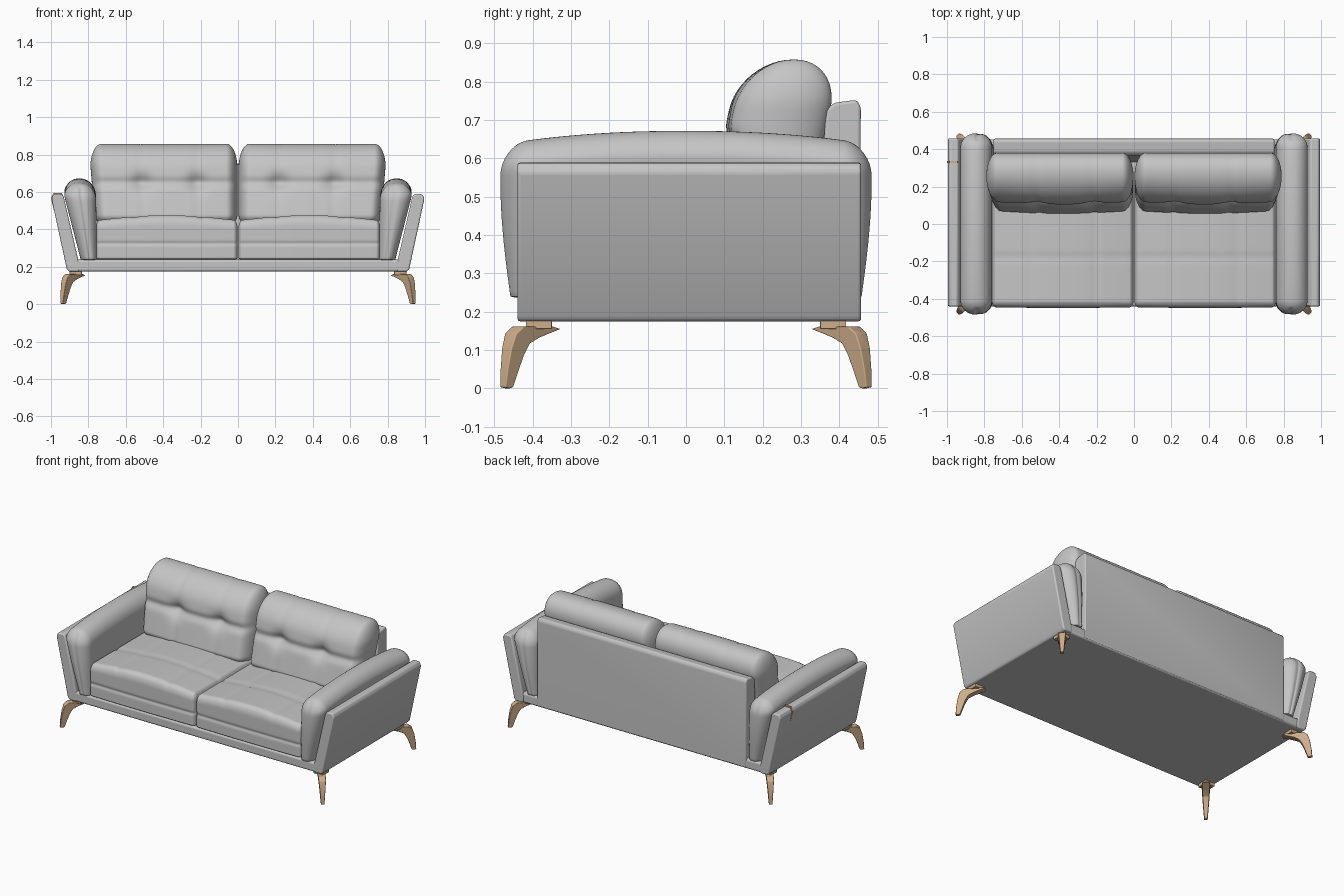
import bpy, bmesh, math
from mathutils import Vector

if "Cube" in bpy.data.objects:
    bpy.data.objects.remove(bpy.data.objects["Cube"])


def material(name, rgb):
    m = bpy.data.materials.new(name)
    m.diffuse_color = (*rgb, 1)
    m.use_nodes = True
    m.node_tree.nodes["Principled BSDF"].inputs["Base Color"].default_value = m.diffuse_color
    return m


LEATHER = material("grey leather", (0.56, 0.56, 0.56))
WOOD = material("tan wood", (0.62, 0.42, 0.26))


def finish(name, bm, mat, bevel=0.0, angle=35):
    bmesh.ops.recalc_face_normals(bm, faces=bm.faces)
    me = bpy.data.meshes.new(name)
    bm.to_mesh(me)
    bm.free()
    ob = bpy.data.objects.new(name, me)
    bpy.context.collection.objects.link(ob)
    me.materials.append(mat)
    if bevel:
        mod = ob.modifiers.new("soft edges", 'BEVEL')
        mod.width, mod.segments, mod.limit_method = bevel, 3, 'ANGLE'
    bpy.ops.object.select_all(action='DESELECT')
    ob.select_set(True)
    bpy.context.view_layer.objects.active = ob
    bpy.ops.object.shade_smooth_by_angle(angle=math.radians(angle))
    return ob


def prism(name, profile, to_a, to_b, mat, bevel):
    """Join a 2D profile placed by to_a and to_b into a closed solid."""
    bm = bmesh.new()
    a = [bm.verts.new(to_a(*p)) for p in profile]
    b = [bm.verts.new(to_b(*p)) for p in profile]
    bm.faces.new(a)
    bm.faces.new(b)
    n = len(a)
    for i in range(n):
        j = (i + 1) % n
        bm.faces.new((a[i], a[j], b[j], b[i]))
    return finish(name, bm, mat, bevel)


def box(name, lo, hi, mat, bevel):
    rect = [(lo[0], lo[1]), (hi[0], lo[1]), (hi[0], hi[1]), (lo[0], hi[1])]
    return prism(name, rect, lambda x, y: (x, y, lo[2]),
                 lambda x, y: (x, y, hi[2]), mat, bevel)


def soft_box(name, lo, hi, r, bottom_r, deform, n=44, k=6):
    """Upholstered block with elliptical corners, reshaped by deform(point)."""
    bm = bmesh.new()
    bmesh.ops.create_cube(bm, size=2)
    bmesh.ops.subdivide_edges(bm, edges=bm.edges[:], cuts=n - 1, use_grid_fill=True)
    for v in bm.verts:
        q, core = Vector(), Vector()
        rad = Vector(r)
        if v.co.z < 0:
            rad.z = bottom_r
        for ax in range(3):
            i = round((v.co[ax] + 1) * n / 2)
            r_lo = bottom_r if ax == 2 else r[ax]
            a, b = lo[ax] + r_lo, hi[ax] - r[ax]
            if i < k:
                q[ax], core[ax] = -math.tan((k - i) / k * math.pi / 4), a
            elif i > n - k:
                q[ax], core[ax] = math.tan((i - n + k) / k * math.pi / 4), b
            else:
                core[ax] = a + (b - a) * (i - k) / (n - 2 * k)
        q.normalize()
        v.co = deform(core + q * rad, q)
    return finish(name, bm, LEATHER, 0, 60)


def groove(d, w=0.016):
    return math.exp(-(d / w) ** 2)


def seat_shape(p, q):
    # Seams, front piping and a gently crowned top
    crown = math.sin(math.pi * min(max(p.x / 0.76, 0), 1))
    if p.z > 0.35:
        w = (p.z - 0.35) / 0.1
        seams = groove(p.x - 0.205) + groove(p.x - 0.55) + groove(p.y + 0.18)
        p.z += w * (0.028 * crown - 0.006 * min(seams, 1.2))
    if q.y < -0.5:
        p.y += 0.005 * groove(p.z - 0.325, 0.01) - 0.004 * crown
    return p


def back_shape(p, q):
    # Lean backwards, pull in the tufts and puff the panels between them
    t = (p.z - 0.45) / 0.4
    front = max(-q.y, 0)
    dip = 0
    for tx in (0.22, 0.52):
        dx, dz = p.x - tx, p.z - 0.65
        dip += 0.028 * math.exp(-(dx * dx + dz * dz) / 0.0025)
        dip += 0.005 * groove(dx)
    dip += 0.013 * groove(p.z - 0.65, 0.025)
    puff = 0.016 * math.sin(math.pi * min(max(p.x / 0.79, 0), 1))
    p.y += 0.09 * t + front * (dip - puff)
    p.x -= 0.025 * max(0, 0.75 - p.z) / 0.3 * p.x / 0.79
    if q.z > 0:
        p.z -= 0.003 * q.z * (groove(p.x - 0.22) + groove(p.x - 0.52))
    return p


def arm_shape(p, q):
    # Widen and lean outwards with height, arch the top, bulge the ends
    t = (p.z - 0.235) / 0.435
    s = (p.x - 0.75) / 0.17
    p.x = 0.75 + 0.012 * t + s * (0.09 + 0.082 * min(1, t * 1.15))
    p.y *= 0.945 + 0.055 * math.sin(min(1, t * 1.3) * math.pi / 2)
    p.z -= 0.035 * max(t, 0) * (abs(p.y) / 0.485) ** 2.2
    if abs(q.y) > 0.5:
        p.y -= math.copysign(0.006, q.y) * groove(s - 0.45, 0.07)
    return p


def mirrored(deform, sx):
    def f(p, q):
        p = deform(p, q)
        p.x *= sx
        return p
    return f


# Frame: base rail and back rest
box("base_frame", (-0.9, -0.44, 0.175), (0.9, 0.452, 0.238), LEATHER, 0.012)
back_profile = [(0.33, 0.2), (0.455, 0.18), (0.456, 0.735), (0.445, 0.753),
                (0.385, 0.745), (0.365, 0.725)]
prism("back_rest", back_profile, lambda y, z: (-0.75, y, z),
      lambda y, z: (0.75, y, z), LEATHER, 0.008)

side_profile = [(0.85, 0.175), (0.905, 0.175), (0.916, 0.19), (0.997, 0.565),
                (0.985, 0.588), (0.945, 0.59), (0.932, 0.575), (0.85, 0.22)]
leg_profile = [(0.342, 0.155), (0.395, 0.133), (0.42, 0.117), (0.434, 0.085),
               (0.447, 0.04), (0.457, 0.003), (0.466, 0), (0.478, 0.003),
               (0.475, 0.05), (0.468, 0.105), (0.458, 0.143), (0.44, 0.161),
               (0.36, 0.161)]

for sx, side in ((-1, "left"), (1, "right")):
    # Slanted outer panel and padded arm
    prism(side + "_side_panel", side_profile,
          lambda x, z: (sx * x, -0.44, z), lambda x, z: (sx * x, 0.457, z),
          LEATHER, 0.008)
    soft_box(side + "_arm_pad", (0.75, -0.485, 0.235), (0.92, 0.485, 0.672),
             (0.08, 0.075, 0.09), 0.006, mirrored(arm_shape, sx), n=36)
    # Seat and back cushions
    soft_box(side + "_seat_cushion", (0.002, -0.445, 0.238), (0.76, 0.3, 0.448),
             (0.022, 0.035, 0.045), 0.012, mirrored(seat_shape, sx))
    soft_box(side + "_back_cushion", (0.003, 0.066, 0.42), (0.79, 0.314, 0.858),
             (0.06, 0.12, 0.13), 0.06, mirrored(back_shape, sx))
    # Splayed wooden legs with mounting blocks
    for sy, end in ((-1, "front"), (1, "back")):
        def place(y, z, off):
            h = off * (0.007 + 0.009 * z / 0.16)
            x = 0.83 + (y - 0.342) * 0.83
            return (sx * (x + h), sy * (y - h), z)
        prism(f"{side}_{end}_leg", leg_profile, lambda y, z: place(y, z, -1),
              lambda y, z: place(y, z, 1), WOOD, 0.003)
        xs, ys = sorted((sx * 0.835, sx * 0.9)), sorted((sy * 0.35, sy * 0.418))
        box(f"{side}_{end}_leg_block", (xs[0], ys[0], 0.155),
            (xs[1], ys[1], 0.178), WOOD, 0.002)

# Small strap folded over the left panel
strap = [(-0.935, 0.58), (-0.943, 0.595), (-0.987, 0.594), (-1.0, 0.568),
         (-0.984, 0.5), (-0.98, 0.5), (-0.994, 0.566), (-0.984, 0.586),
         (-0.945, 0.588), (-0.938, 0.578)]
prism("panel_strap", strap, lambda x, z: (x, 0.326, z),
      lambda x, z: (x, 0.338, z), WOOD, 0)
